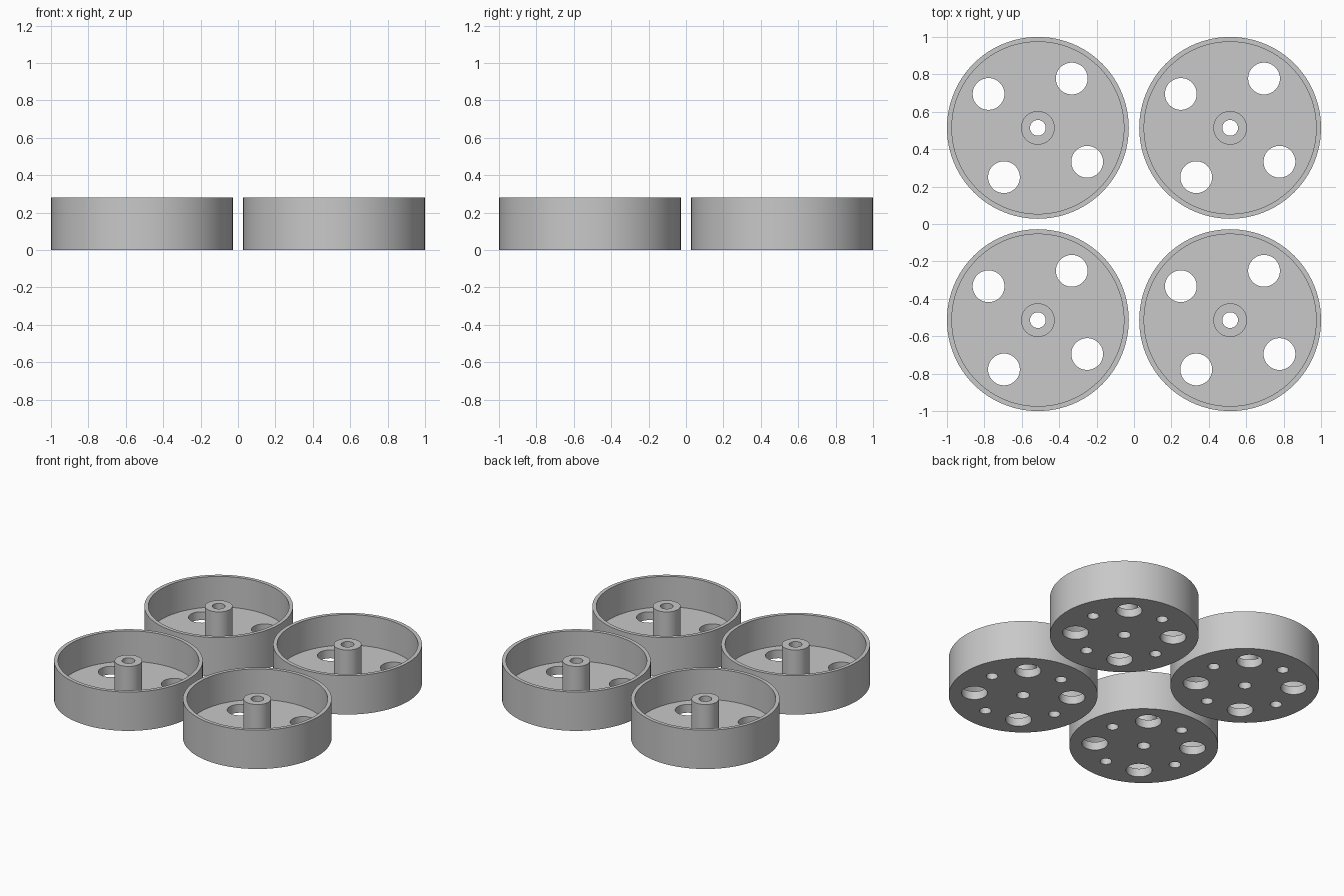
import bpy
import bmesh
from math import sin, cos, radians, tau
from mathutils import Matrix

default = bpy.data.objects.get("Cube")
if default:
    bpy.data.objects.remove(default, do_unlink=True)

SPACING = 0.514
RADIUS, HEIGHT, FLOOR = 0.486, 0.28, 0.06
INNER, HUB, BORE = 0.46, 0.09, 0.042
HOLE_RING, HOLE, PIN, PIN_DEPTH = 0.32, 0.085, 0.038, 0.05

grey = bpy.data.materials.new("plain grey")
grey.use_nodes = True
colour = (0.58, 0.58, 0.58, 1)
grey.diffuse_color = colour
grey.node_tree.nodes["Principled BSDF"].inputs["Base Color"].default_value = colour


def new_object(name, bm):
    bmesh.ops.recalc_face_normals(bm, faces=bm.faces)
    mesh = bpy.data.meshes.new(name)
    bm.to_mesh(mesh)
    bm.free()
    mesh.materials.append(grey)
    obj = bpy.data.objects.new(name, mesh)
    bpy.context.collection.objects.link(obj)
    return obj


def lathe(name, profile, steps=96):
    """Turn a closed (radius, z) profile around the z axis."""
    bm = bmesh.new()
    rings = [[bm.verts.new((r * cos(tau * i / steps), r * sin(tau * i / steps), z))
              for r, z in profile] for i in range(steps)]
    for i, ring in enumerate(rings):
        following = rings[(i + 1) % steps]
        for j in range(len(profile)):
            k = (j + 1) % len(profile)
            bm.faces.new((ring[j], following[j], following[k], ring[k]))
    return new_object(name, bm)


def hole_cutter(name, radius, top, start):
    """Four upright cylinders evenly placed on the hole ring."""
    bm = bmesh.new()
    for i in range(4):
        a = radians(start + 90 * i)
        low = -0.05
        place = Matrix.Translation((HOLE_RING * cos(a), HOLE_RING * sin(a), (top + low) / 2))
        bmesh.ops.create_cone(bm, cap_ends=True, segments=48, radius1=radius,
                              radius2=radius, depth=top - low, matrix=place)
    cutter = new_object(name, bm)
    cutter.hide_render = True
    return cutter


# Cup-shaped wheel: rim, thin floor and bored hub in one section
wheel = lathe("wheel_1", [(BORE, 0), (RADIUS, 0), (RADIUS, HEIGHT), (INNER, HEIGHT),
                          (INNER, FLOOR), (HUB, FLOOR), (HUB, HEIGHT), (BORE, HEIGHT)])

# Through holes, and blind pin holes in the underside between them
cutters = [hole_cutter("through_hole_cutter", HOLE, FLOOR + 0.05, 55.5),
           hole_cutter("pin_hole_cutter", PIN, PIN_DEPTH, 10.5)]
for cutter in cutters:
    mod = wheel.modifiers.new(cutter.name, 'BOOLEAN')
    mod.operation = 'DIFFERENCE'
    mod.solver = 'EXACT'
    mod.object = cutter

# Bake the cuts and drop the cutters
bpy.context.view_layer.update()
baked = bpy.data.meshes.new_from_object(
    wheel.evaluated_get(bpy.context.evaluated_depsgraph_get()))
wheel.modifiers.clear()
wheel.data = baked
for cutter in cutters:
    bpy.data.objects.remove(cutter, do_unlink=True)

bpy.ops.object.select_all(action='DESELECT')
wheel.select_set(True)
bpy.context.view_layer.objects.active = wheel
bpy.ops.object.shade_smooth_by_angle(angle=radians(30))

# Four identical wheels in a square
wheel.location = (-SPACING, -SPACING, 0)
for n, (sx, sy) in enumerate([(1, -1), (-1, 1), (1, 1)], start=2):
    copy = wheel.copy()
    copy.name = f"wheel_{n}"
    copy.location = (sx * SPACING, sy * SPACING, 0)
    bpy.context.collection.objects.link(copy)
